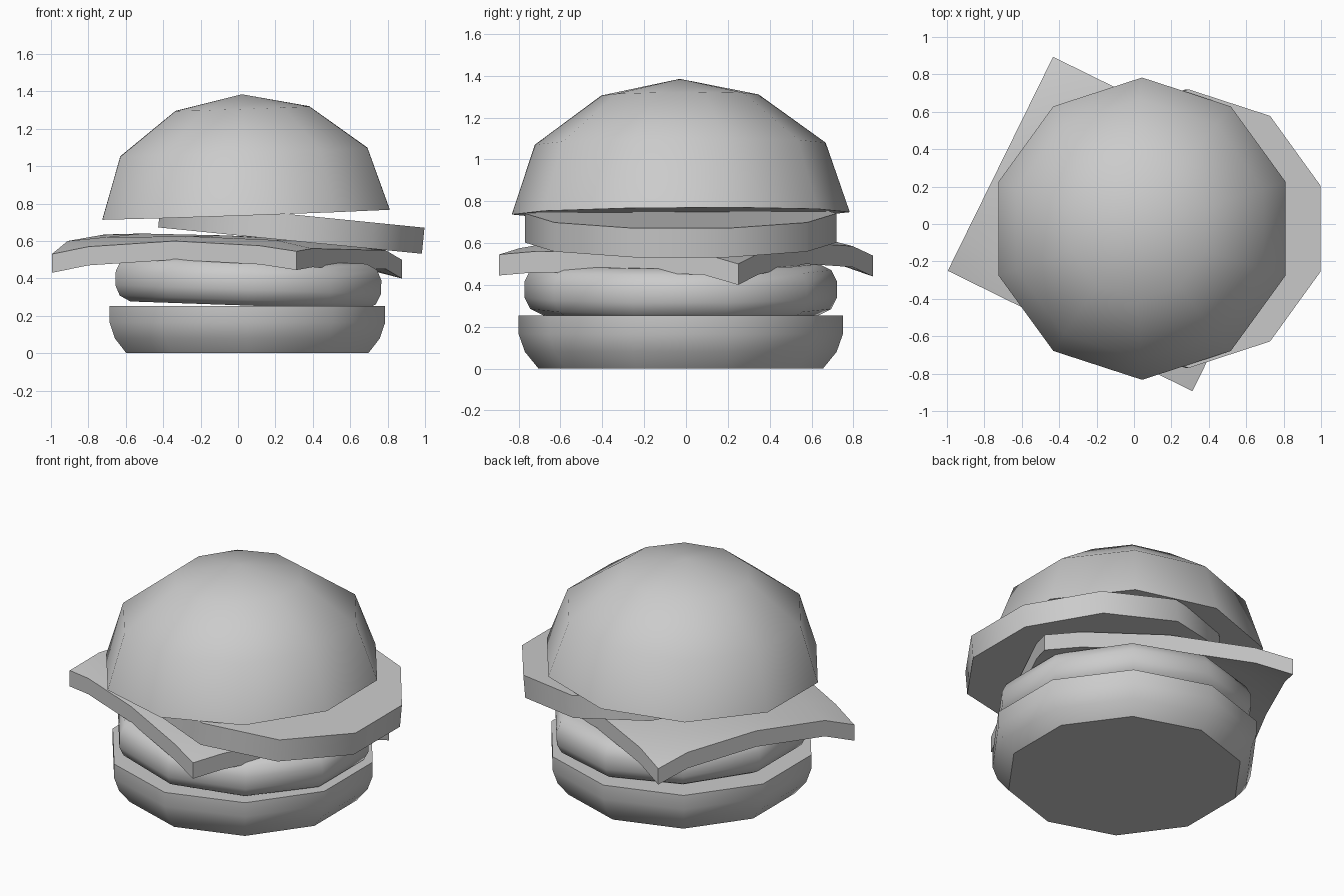
import bpy, bmesh
from math import sin, cos, tau, radians

if "Cube" in bpy.data.objects:
    bpy.data.objects.remove(bpy.data.objects["Cube"])

SIDES = 10


def finish(name, bm, loc=(0, 0, 0), rot=(0, 0, 0)):
    bmesh.ops.recalc_face_normals(bm, faces=bm.faces)
    mesh = bpy.data.meshes.new(name)
    bm.to_mesh(mesh)
    bm.free()
    ob = bpy.data.objects.new(name, mesh)
    bpy.context.collection.objects.link(ob)
    ob.location = loc
    ob.rotation_euler = [radians(a) for a in rot]
    bpy.ops.object.select_all(action='DESELECT')
    ob.select_set(True)
    bpy.context.view_layer.objects.active = ob
    bpy.ops.object.shade_smooth_by_angle(angle=radians(42))
    return ob


def turned(name, profile, loc, rot=(0, 0, 0), apex=None):
    """Ten-sided turned solid from (radius, height) pairs, capped flat or with a point."""
    bm = bmesh.new()
    rings = []
    for r, z in profile:
        angles = [tau / 4 + tau * i / SIDES for i in range(SIDES)]
        rings.append([bm.verts.new((r * cos(a), r * sin(a), z)) for a in angles])
    for lo, hi in zip(rings, rings[1:]):
        for i in range(SIDES):
            j = (i + 1) % SIDES
            bm.faces.new((lo[i], lo[j], hi[j], hi[i]))
    bm.faces.new(rings[0][::-1])
    if apex is None:
        bm.faces.new(rings[-1])
    else:
        tip = bm.verts.new((0, 0, apex))
        for i in range(SIDES):
            bm.faces.new((rings[-1][i], rings[-1][(i + 1) % SIDES], tip))
    return finish(name, bm, loc, rot)


# Buns
turned("bottom_bun", [(.68, 0), (.745, .08), (.775, .165), (.775, .253)], (.05, -.025, 0))
turned("top_bun", [(.808, 0), (.695, .333), (.376, .566)],
       (.043, -.025, .742), (.4, -2, 0), apex=.643)

# Patty
turned("patty", [(.66, -.115), (.72, -.085), (.747, -.03), (.747, .045), (.72, .1), (.66, .13)],
       (.055, -.025, .37), (0, 2, 0))

# Tomato slice, slid to the right
turned("tomato_slice", [(.745, -.07), (.745, .07)], (.285, -.025, .672), (0, 5.7, 0))

# Cheese slice with drooping corners: top heights, rows front to back
heights = [(.53, .57, .60, .575, .545),
           (.60, .62, .625, .605, .56),
           (.635, .64, .63, .60, .555),
           (.60, .63, .62, .585, .55),
           (.54, .585, .60, .55, .50)]
steps = (-.5, -.35, 0, .35, .5)
bm = bmesh.new()
layers = []
for drop in (0, .1):
    layers.append([[bm.verts.new((1.458 * u, 1.275 * v, z - drop)) for u, z in zip(steps, row)]
                   for v, row in zip(steps, heights)])
top, low = layers
for i in range(4):
    for j in range(4):
        for g in layers:
            bm.faces.new((g[i][j], g[i][j + 1], g[i + 1][j + 1], g[i + 1][j]))
for k in range(4):
    for e in (0, 4):
        bm.faces.new((top[e][k], top[e][k + 1], low[e][k + 1], low[e][k]))
        bm.faces.new((top[k][e], top[k + 1][e], low[k + 1][e], low[k][e]))
finish("cheese_slice", bm, (-.06, 0, 0), (0, 0, -26.2))
